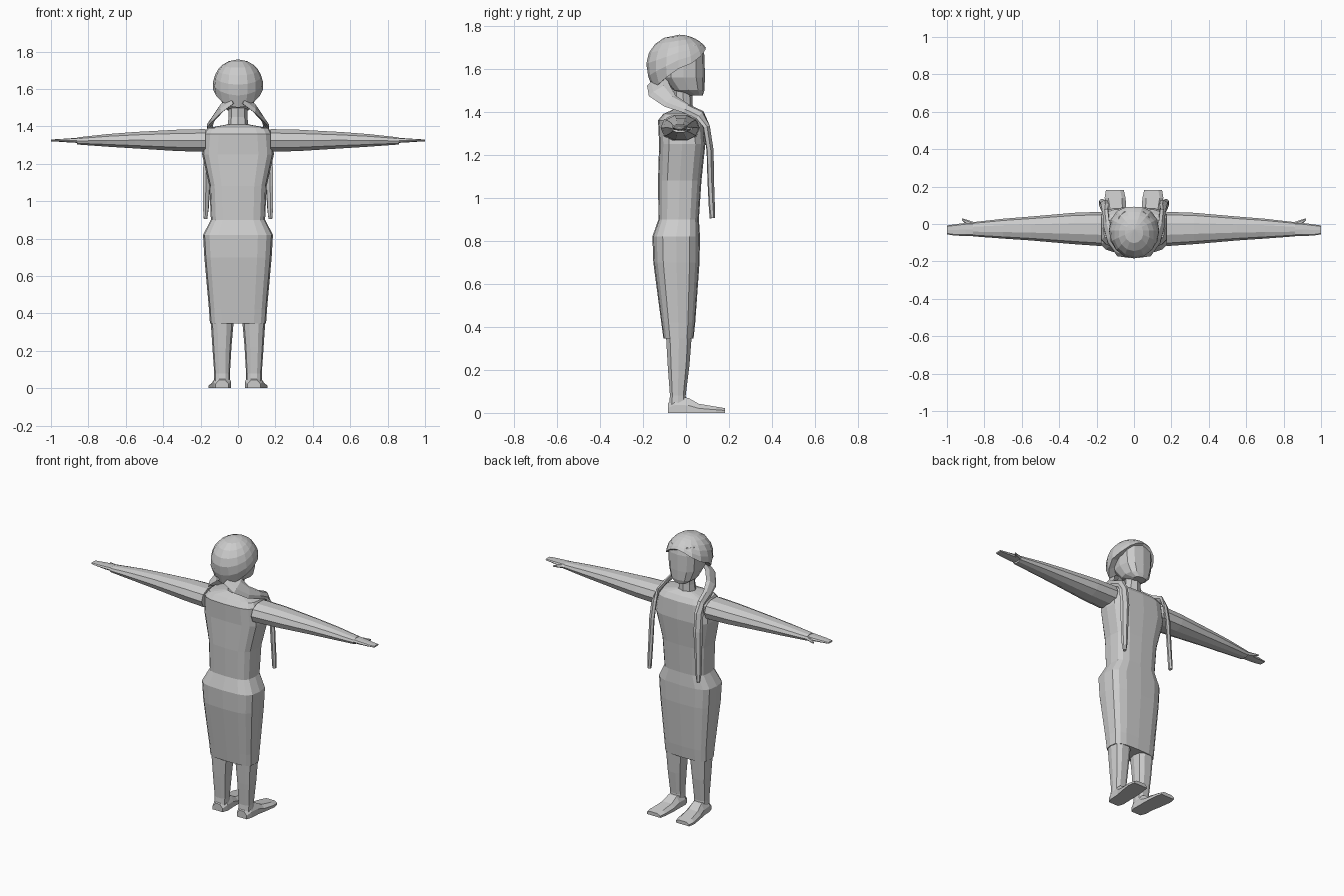
import bpy, math
from mathutils import Vector

grey = bpy.data.materials.new("plain grey")
grey.diffuse_color = (0.6, 0.6, 0.6, 1)


def mesh(name, verts, faces):
    me = bpy.data.meshes.new(name)
    me.from_pydata(verts, [], faces)
    me.materials.append(grey)
    ob = bpy.data.objects.new(name, me)
    bpy.context.collection.objects.link(ob)
    # consistent outward normals
    import bmesh
    bm = bmesh.new()
    bm.from_mesh(me)
    bmesh.ops.recalc_face_normals(bm, faces=bm.faces)
    bm.to_mesh(me)
    bm.free()
    return ob


def ring(c, u, v, n=12, p=2.0):
    """Rounded-box section around c with half-axes u and v."""
    f = lambda t: math.copysign(abs(t) ** (2 / p), t) if abs(t) > 1e-6 else 0
    c, u, v = Vector(c), Vector(u), Vector(v)
    return [c + u * f(math.cos(a)) + v * f(math.sin(a))
            for a in (2 * math.pi * i / n for i in range(n))]


def loft(name, rings):
    n, verts = len(rings[0]), [v for r in rings for v in r]
    faces = [(k * n + i, k * n + (i + 1) % n, (k + 1) * n + (i + 1) % n, (k + 1) * n + i)
             for k in range(len(rings) - 1) for i in range(n)]
    faces += [tuple(range(n))[::-1], tuple(range(len(verts) - n, len(verts)))]
    return mesh(name, verts, faces)


def column(name, rows, n=12, p=2.0):
    """Upright loft; rows are (z, x0, x1, y0, y1)."""
    return loft(name, [ring(((a + b) / 2, (c + d) / 2, z), ((b - a) / 2, 0, 0),
                            (0, (d - c) / 2, 0), n, p) for z, a, b, c, d in rows])


# Dress: hem, hips, waist, chest, shoulders (z, half width, back, front)
column("dress", [(z, -w, w, b, f) for z, w, b, f in (
    (0.345, 0.15, -0.105, 0.035), (0.42, 0.155, -0.115, 0.043), (0.70, 0.18, -0.152, 0.063),
    (0.82, 0.187, -0.156, 0.065), (0.90, 0.145, -0.128, 0.06), (1.08, 0.153, -0.13, 0.072),
    (1.25, 0.192, -0.125, 0.09), (1.36, 0.182, -0.13, 0.082), (1.39, 0.165, -0.105, 0.06),
    (1.41, 0.06, -0.06, 0.03))], 16, 3.4)

# Neck and face
column("neck", [(1.37, -0.06, 0.06, -0.07, 0.035), (1.45, -0.05, 0.05, -0.055, 0.03),
                (1.56, -0.05, 0.05, -0.06, 0.03)], 8)
column("face", [(1.475, -0.04, 0.04, 0.015, 0.078), (1.50, -0.075, 0.075, -0.06, 0.086),
                (1.56, -0.098, 0.098, -0.11, 0.088), (1.66, -0.105, 0.105, -0.11, 0.086),
                (1.71, -0.09, 0.09, -0.10, 0.075)], 12, 2.6)

# Hair cap: dome whose rim rises from the nape to a peaked fringe
N, K, TOP = 16, 6, 1.758
verts, faces = [(0, -0.03, TOP)], []
for k in range(1, K + 1):
    for i in range(N):
        a = 2 * math.pi * i / N
        c, s = math.cos(a), math.sin(a)
        rim = 1.60 + (0.098 * s ** 1.5 if s > 0 else 0.10 * s)
        z = TOP - (TOP - rim) * (k / K) ** 1.6
        h = (TOP - z) / 0.15
        r = math.sqrt(max(0, 1 - max(0, 1 - h) ** 2.2))
        if z < 1.59:
            r -= (1.59 - z) * 2.4
        ry = 0.155 if s > 0 else 0.15
        verts.append((0.135 * c * r, -0.035 + ry * s * r, z))
        j = 1 + (k - 1) * N + i
        nx = 1 + (k - 1) * N + (i + 1) % N
        faces.append((0, j, nx) if k == 1 else (j - N, j, nx, nx - N))
# underside
verts.append((0, -0.02, 1.62))
base = 1 + (K - 1) * N
faces += [(base + (i + 1) % N, base + i, len(verts) - 1) for i in range(N)]
mesh("hair_cap", verts, faces)

for side, sgn in (("right", 1), ("left", -1)):
    # Hair strand: from the nape, under the jaw, over the shoulder, down the chest
    path = [(0.03, -0.135, 1.54, 0.05), (0.085, -0.125, 1.50, 0.055), (0.125, -0.075, 1.45, 0.04),
            (0.148, 0.0, 1.415, 0.028), (0.152, 0.065, 1.385, 0.026), (0.158, 0.095, 1.33, 0.026),
            (0.163, 0.112, 1.22, 0.026), (0.168, 0.115, 1.08, 0.022), (0.172, 0.12, 0.96, 0.018),
            (0.173, 0.122, 0.905, 0.01)]
    pts = [Vector((sgn * x, y, z)) for x, y, z, _ in path]
    rings = []
    for i, q in enumerate(pts):
        t = (pts[min(i + 1, len(pts) - 1)] - pts[max(i - 1, 0)]).normalized()
        out = Vector((sgn * 0.5, 0.85, 0)) if i > 4 else Vector((sgn * 0.5, -0.3, 0.6))
        thin = (out - t * out.dot(t)).normalized()
        rings.append(ring(q, t.cross(thin) * path[i][3], thin * 0.013, 6))
    loft(side + "_hair_strand", rings)

    # Arm (x, back, front, bottom, top)
    arm = [(0.175, -0.118, 0.065, 1.262, 1.388), (0.32, -0.108, 0.06, 1.265, 1.385),
           (0.55, -0.088, 0.04, 1.28, 1.372), (0.70, -0.078, 0.028, 1.29, 1.36),
           (0.86, -0.066, 0.01, 1.302, 1.342)]
    hand = [(0.84, -0.064, 0.008, 1.312, 1.34), (0.90, -0.064, 0.006, 1.314, 1.336),
            (0.96, -0.062, -0.002, 1.318, 1.332), (1.0, -0.055, -0.008, 1.32, 1.33)]
    thumb = [(0.85, -0.025, 0.008, 1.31, 1.335), (0.89, -0.008, 0.022, 1.312, 1.33),
             (0.92, 0.02, 0.03, 1.315, 1.325)]
    for name, rows, n, p in (("arm", arm, 10, 2.2), ("hand", hand, 8, 3), ("thumb", thumb, 6, 2)):
        loft(side + "_" + name, [ring((sgn * x, (a + b) / 2, (c + d) / 2), (0, (b - a) / 2, 0),
                                      (0, 0, (d - c) / 2), n, p) for x, a, b, c, d in rows])

    # Leg
    leg = [(0.03, 0.043, 0.128, -0.082, 0.005), (0.08, 0.043, 0.127, -0.076, 0.0),
           (0.22, 0.035, 0.137, -0.087, 0.018), (0.37, 0.022, 0.147, -0.096, 0.03)]
    column(side + "_leg", [(z, *sorted((sgn * a, sgn * b)), c, d) for z, a, b, c, d in leg], 10, 2.6)

    # Foot, splayed slightly outwards (y, inner, outer, top)
    foot = [(-0.084, 0.05, 0.12, 0.045), (-0.05, 0.038, 0.132, 0.075), (0.01, 0.04, 0.135, 0.07),
            (0.06, 0.04, 0.145, 0.042), (0.14, 0.045, 0.157, 0.029), (0.182, 0.055, 0.15, 0.022)]
    loft(side + "_foot", [[Vector((sgn * x, y, z)) for x, z in (
        (a, 0), (b, 0), (b, h * 0.5), (b - 0.02, h), (a + 0.02, h), (a, h * 0.5))]
        for y, a, b, h in foot])
